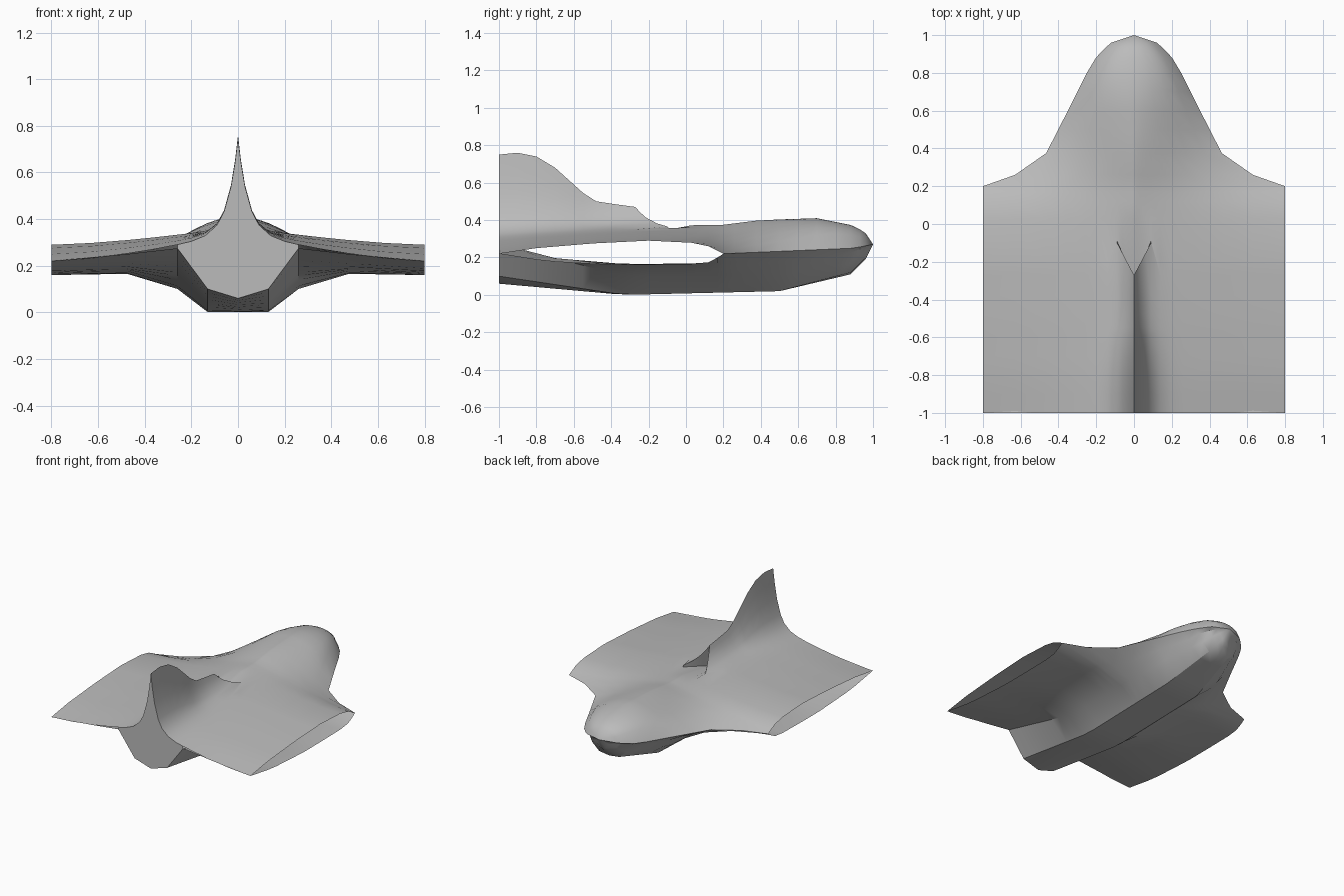
import bpy
import bmesh
import math

if "Cube" in bpy.data.objects:
    bpy.data.objects.remove(bpy.data.objects["Cube"], do_unlink=True)

# Profile curves along the length of the craft, as (y, value)
EDGE_WIDTH = [(-1, .8), (.2, .8), (.26, .63), (.375, .465), (.6, .35), (.8, .25),
              (.9, .19), (.96, .12), (1, 0)]
EDGE_TOP = [(-1, .22), (-.8, .25), (-.5, .275), (-.2, .29), (0, .285), (.12, .26),
            (.2, .22), (.9, .25), (1, .27)]
EDGE_BOTTOM = [(-1, .22), (-.75, .18), (-.4, .16), (0, .16), (.13, .175), (.2, .22),
               (.9, .25), (1, .27)]
SPINE = [(-1, .345), (-.5, .36), (-.1, .37), (.2, .375), (.4, .4), (.7, .41),
         (.9, .37), (.96, .33), (1, .27)]
FIN_TOP = [(-1, .75), (-.9, .76), (-.8, .74), (-.7, .68), (-.6, .59), (-.55, .545),
           (-.48, .5), (-.38, .485), (-.27, .47)]
KEEL = [(-1, .06), (-.33, 0), (.5, .02), (.88, .11), (.96, .19), (1, .27)]
CHINE = [(-1, .1), (-.33, 0), (.5, .02), (.88, .12), (.96, .2), (1, .27)]
HULL_SIDE = [(-1, .275), (-.33, .1), (.5, .11), (.88, .17), (1, .27)]
UNDERWING = [(-1, .25), (-.75, .2), (-.33, .165), (.375, .17), (.8, .2), (1, .27)]
CHINE_WIDTH = [(-1, .13), (.5, .13), (.88, .08), (1, 0)]
SIDE_WIDTH = [(-1, .26), (.3, .26), (.6, .23), (.9, .13), (1, 0)]

STATIONS = [-1, -.9, -.8, -.7, -.6, -.55, -.48, -.38, -.27, -.2, .03, .12, .17, .2,
            .26, .375, .5, .6, .7, .8, .88, .93, .96, 1]
TOP_X = [.8, .63, .47, .36, .26, .2, .14, .09, .06, .03, .012, 0]
LIP, THROAT, SCOOP_WIDTH = -.27, -.2, .09


def sample(curve, y):
    for (a, va), (b, vb) in zip(curve, curve[1:]):
        if y <= b:
            return va + (vb - va) * (y - a) / (b - a)
    return curve[-1][1]


def skin_height(x, y):
    """Height of the upper skin without the fin."""
    width = sample(EDGE_WIDTH, y)
    s = min(x / width, 1) if width else 1
    nose = min(max((y - .1) / .7, 0), 1)
    shape = (1 - s ** (1 + nose)) ** (1.5 - .9 * nose)
    low = sample(EDGE_TOP, y)
    return low + (sample(SPINE, y) - low) * shape


def lower_points(y):
    width, side = sample(EDGE_WIDTH, y), sample(SIDE_WIDTH, y)
    return [(0, y, sample(KEEL, y)),
            (sample(CHINE_WIDTH, y), y, sample(CHINE, y)),
            (side, y, sample(HULL_SIDE, y)),
            (side + .4 * (width - side), y, sample(UNDERWING, y)),
            (width, y, sample(EDGE_BOTTOM, y))]


def upper_points(y):
    points = []
    for raw_x in TOP_X:
        x = raw_x * sample(EDGE_WIDTH, y) / .8
        z, py = skin_height(x, y), y
        if y <= LIP:
            fin = sample(FIN_TOP, y) - sample(SPINE, y)
            z += fin * math.exp(-x / .043)
        # The scoop lip sweeps forward at its sides, with a throat set under it
        if y in (LIP, THROAT) and x <= SCOOP_WIDTH:
            py = LIP + .17 * x / SCOOP_WIDTH
            if y == THROAT:
                inner = 1 - x / SCOOP_WIDTH
                py += .01 - .06 * inner
                z = skin_height(x, py) - .06 * inner
        points.append((x, py, z))
    return points


def build_hull():
    bm = bmesh.new()
    rings, lower_count = [], len(lower_points(0))
    for y in STATIONS:
        half = lower_points(y) + upper_points(y)
        mirrored = [(-x, py, z) for x, py, z in reversed(half[1:-1])]
        rings.append([bm.verts.new(p) for p in half + mirrored])
    count = len(rings[0])
    # Wing tips stay open, so the strips joining lower and upper skins are left out
    tip_strips = (lower_count - 1, count - lower_count)
    for ring, following in zip(rings, rings[1:]):
        for i in range(count):
            if i not in tip_strips:
                j = (i + 1) % count
                bm.faces.new((ring[i], ring[j], following[j], following[i]))
    # Tail plate: quads between the mirrored halves of the hull and fin
    bm.faces.new([v for v in rings[0] if abs(v.co.x) < .27])
    bmesh.ops.remove_doubles(bm, verts=bm.verts, dist=.0005)
    bmesh.ops.recalc_face_normals(bm, faces=bm.faces)
    mesh = bpy.data.meshes.new("winged_hull")
    bm.to_mesh(mesh)
    bm.free()
    return mesh


# Single grey shell
grey = bpy.data.materials.new("light grey")
grey.use_nodes = True
colour = (.5, .5, .5, 1)
grey.diffuse_color = colour
grey.node_tree.nodes["Principled BSDF"].inputs["Base Color"].default_value = colour

hull = bpy.data.objects.new("winged_hull", build_hull())
bpy.context.collection.objects.link(hull)
hull.data.materials.append(grey)
bpy.context.view_layer.objects.active = hull
hull.select_set(True)
bpy.ops.object.shade_smooth_by_angle(angle=math.radians(32))
